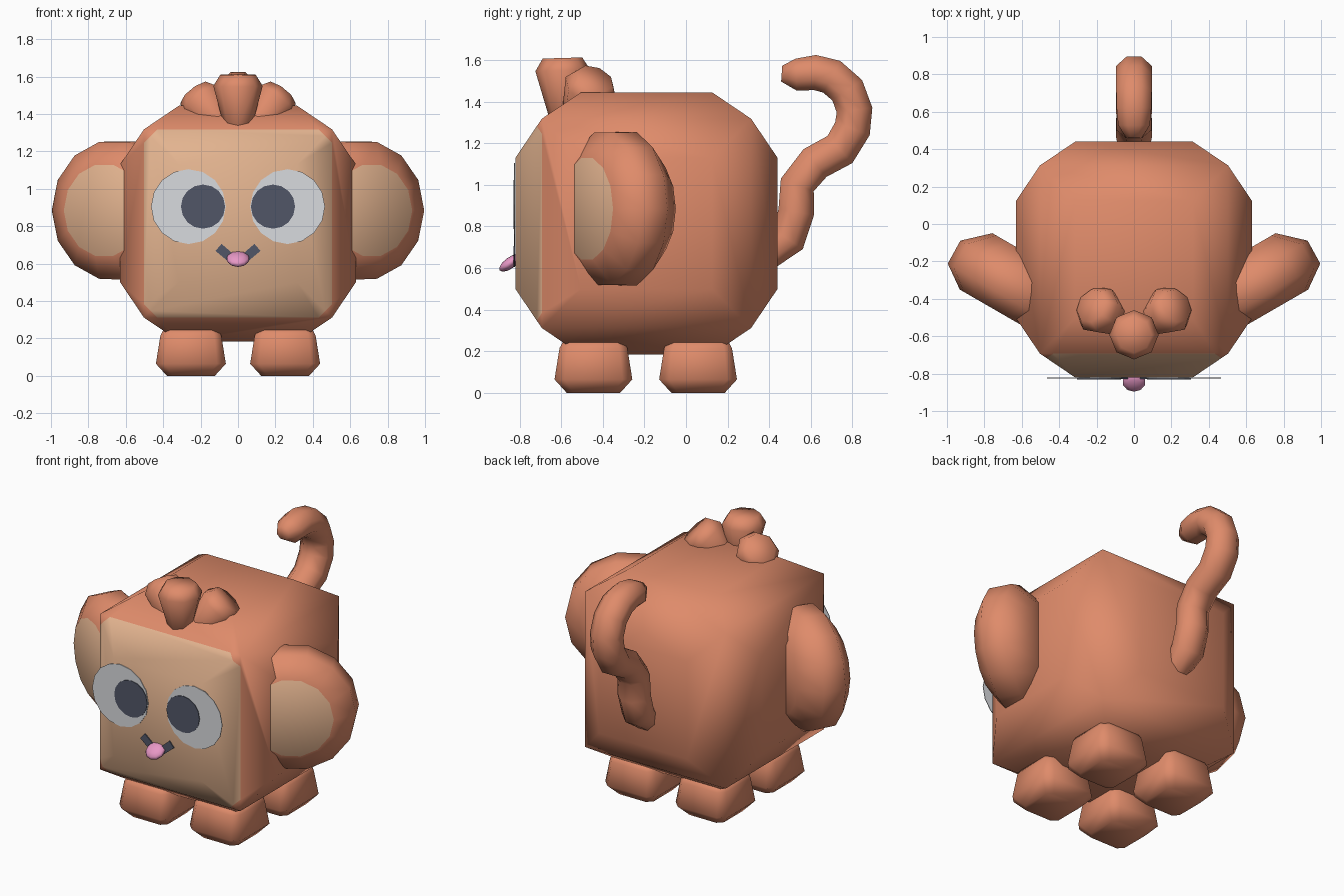
import bpy, bmesh, math
from mathutils import Vector, Matrix

if "Cube" in bpy.data.objects:
    bpy.data.objects.remove(bpy.data.objects["Cube"])


def material(name, srgb):
    m = bpy.data.materials.new(name)
    m.diffuse_color = [(c / 255) ** 2.2 for c in srgb] + [1]
    m.use_nodes = True
    m.node_tree.nodes["Principled BSDF"].inputs["Base Color"].default_value = m.diffuse_color
    return m


FUR = material("orange_brown_fur", (222, 138, 106))
TAN = material("tan_skin", (226, 178, 142))
WHITE = material("eye_white", (216, 218, 222))
DARK = material("dark_slate", (82, 87, 103))
PINK = material("tongue_pink", (230, 150, 196))


def finish(name, bm, mats, angle=180):
    """Turn a bmesh into an object, smooth below the given angle."""
    bmesh.ops.recalc_face_normals(bm, faces=bm.faces)
    me = bpy.data.meshes.new(name)
    bm.to_mesh(me)
    bm.free()
    for m in mats:
        me.materials.append(m)
    for p in me.polygons:
        p.use_smooth = angle > 0
    if 0 < angle < 180:
        me.set_sharp_from_angle(angle=math.radians(angle))
    ob = bpy.data.objects.new(name, me)
    bpy.context.collection.objects.link(ob)
    return ob


def loft(rings):
    """Skin closed rings of points and cap both ends."""
    bm = bmesh.new()
    loops = [[bm.verts.new(p) for p in r] for r in rings]
    n = len(loops[0])
    for a, b in zip(loops, loops[1:]):
        for i in range(n):
            bm.faces.new((a[i], a[(i + 1) % n], b[(i + 1) % n], b[i]))
    bm.faces.new(loops[0])
    bm.faces.new(loops[-1])
    return bm


def circle(r, n, turn=0.0):
    return [(r * math.cos(2 * math.pi * (i + turn) / n),
             r * math.sin(2 * math.pi * (i + turn) / n)) for i in range(n)]


def lathe(profile, n, origin, axis, turn=0.0):
    """Rings of (height, radius) stacked along an axis."""
    axis = Vector(axis).normalized()
    side = Vector((0, 0, 1)) if abs(axis.z) < 0.3 else Vector((1, 0, 0))
    v = axis.cross(side).normalized()
    u = v.cross(axis)
    o = Vector(origin)
    return loft([[o + axis * h + u * a + v * b for a, b in circle(r, n, turn)]
                 for h, r in profile])


# body: cube with two-facet rounded edges, tan patch on the front
CENTRE = Vector((0, -0.19, 0.815))
bm = bmesh.new()
S = (-1, 1)
for x in S:
    for y in S:
        for z in S:
            bm.verts.new((x * 0.503, y * 0.503, z * 0.503))
            for k in range(3):
                bm.verts.new([s * (0.63 if i == k else 0.315)
                              for i, s in enumerate((x, y, z))])
bmesh.ops.convex_hull(bm, input=bm.verts)
bmesh.ops.dissolve_limit(bm, angle_limit=0.03, verts=bm.verts, edges=bm.edges)
for sx in S:
    for sz in S:
        front = [f for f in bm.faces if f.normal.y < -0.75]
        geom = set(front)
        for f in front:
            geom.update(f.verts)
            geom.update(f.edges)
        bmesh.ops.bisect_plane(bm, geom=list(geom), dist=1e-5,
                               plane_co=(sx * 0.467, 0, sz * 0.467),
                               plane_no=(sx, 0, sz))
bm.normal_update()
for f in bm.faces:
    c = f.calc_center_median()
    f.material_index = int(f.normal.y < -0.75 and abs(c.x) + abs(c.z) < 0.934)
bmesh.ops.translate(bm, vec=CENTRE, verts=bm.verts)
finish("body", bm, [FUR, TAN])

# legs: tapered blocks with chamfered corners
for sx in S:
    for label, cy in (("front", -0.445), ("back", 0.058)):
        rings = []
        for z, h, k in ((0, 0.128, 0.095), (0.065, 0.187, 0.14),
                        (0.215, 0.163, 0.125), (0.25, 0.145, 0.11)):
            corner = [(h, -k), (h, k), (k, h), (-k, h),
                      (-h, k), (-h, -k), (-k, -h), (k, -h)]
            rings.append([(sx * 0.252 + a, cy + b, z) for a, b in corner])
        finish(label + "_leg", loft(rings), [FUR], 60)

# ears: thick rounded discs turned outward, tan inner face
for sx in S:
    n = Vector((sx * 0.5, -0.866, 0))
    bm = lathe([(-0.18, 0.25), (-0.06, 0.378), (0.08, 0.375), (0.168, 0.25)],
               14, (sx * 0.631, -0.33, 0.885), n, 3.5)
    bm.normal_update()
    for f in bm.faces:
        f.material_index = int(len(f.verts) > 4 and (f.calc_center_median()
                               - Vector((sx * 0.631, -0.33, 0.885))).dot(n) > 0)
    finish("ear", bm, [FUR, TAN], 70)

# hair tufts: one upright, two leaning out
TUFT = [(0, 0.06), (0.02, 0.075), (0.235, 0.132), (0.295, 0.095)]
finish("hair_tuft_middle", lathe(TUFT, 8, (0, -0.585, 1.315), (0, -0.03, 1)), [FUR], 70)
for sx in S:
    finish("hair_tuft_side",
           lathe(TUFT, 8, (sx * 0.06, -0.535, 1.29), (sx * 0.13, 0.075, 0.17)),
           [FUR], 70)

# tail: tube swept along an S-shaped path (y, z, radius)
PATH = [(0.38, 0.65, 0.07), (0.49, 0.74, 0.09), (0.53, 0.87, 0.09),
        (0.535, 1.0, 0.088), (0.62, 1.105, 0.09), (0.74, 1.17, 0.092),
        (0.8, 1.27, 0.092), (0.81, 1.36, 0.09), (0.775, 1.455, 0.09),
        (0.70, 1.52, 0.09), (0.62, 1.54, 0.088), (0.53, 1.53, 0.08),
        (0.46, 1.535, 0.04)]
rings = []
for i, (y, z, r) in enumerate(PATH):
    a, b = PATH[max(i - 1, 0)], PATH[min(i + 1, len(PATH) - 1)]
    t = Vector((0, b[0] - a[0], b[1] - a[1])).normalized()
    side = Vector((0, -t.z, t.y))
    rings.append([Vector((p * 1.1, y, z)) + side * q for p, q in circle(r * 1.04, 8, 0.5)])
finish("tail", loft(rings), [FUR], 70)

# eyes and pupils: thin round plates
for sx in S:
    finish("eye", lathe([(0, 0.2), (0.004, 0.2)], 16,
                        (sx * 0.265, -0.822, 0.905), (0, -1, 0)), [WHITE], 0)
    finish("pupil", lathe([(0, 0.118), (0.004, 0.118)], 16,
                          (sx * 0.187, -0.8262, 0.905), (0, -1, 0)), [DARK], 0)

# mouth: thin curved ribbon
half = [(-0.12, 0.668, -0.088, 0.706), (-0.045, 0.605, -0.033, 0.658)]
cols = half + [(-a, b, -c, d) for a, b, c, d in reversed(half)]
finish("mouth", loft([[(a, -0.822, b), (c, -0.822, d), (c, -0.828, d), (a, -0.828, b)]
                      for a, b, c, d in cols]), [DARK], 0)

# tongue: small flattened drop hanging forward
bm = bmesh.new()
bmesh.ops.create_uvsphere(bm, u_segments=10, v_segments=6, radius=1)
bmesh.ops.transform(bm, verts=bm.verts, matrix=Matrix.Translation((0, -0.845, 0.625))
                    @ Matrix.Rotation(math.radians(36), 4, 'X')
                    @ Matrix.Diagonal((0.063, 0.062, 0.027, 1)))
finish("tongue", bm, [PINK])
